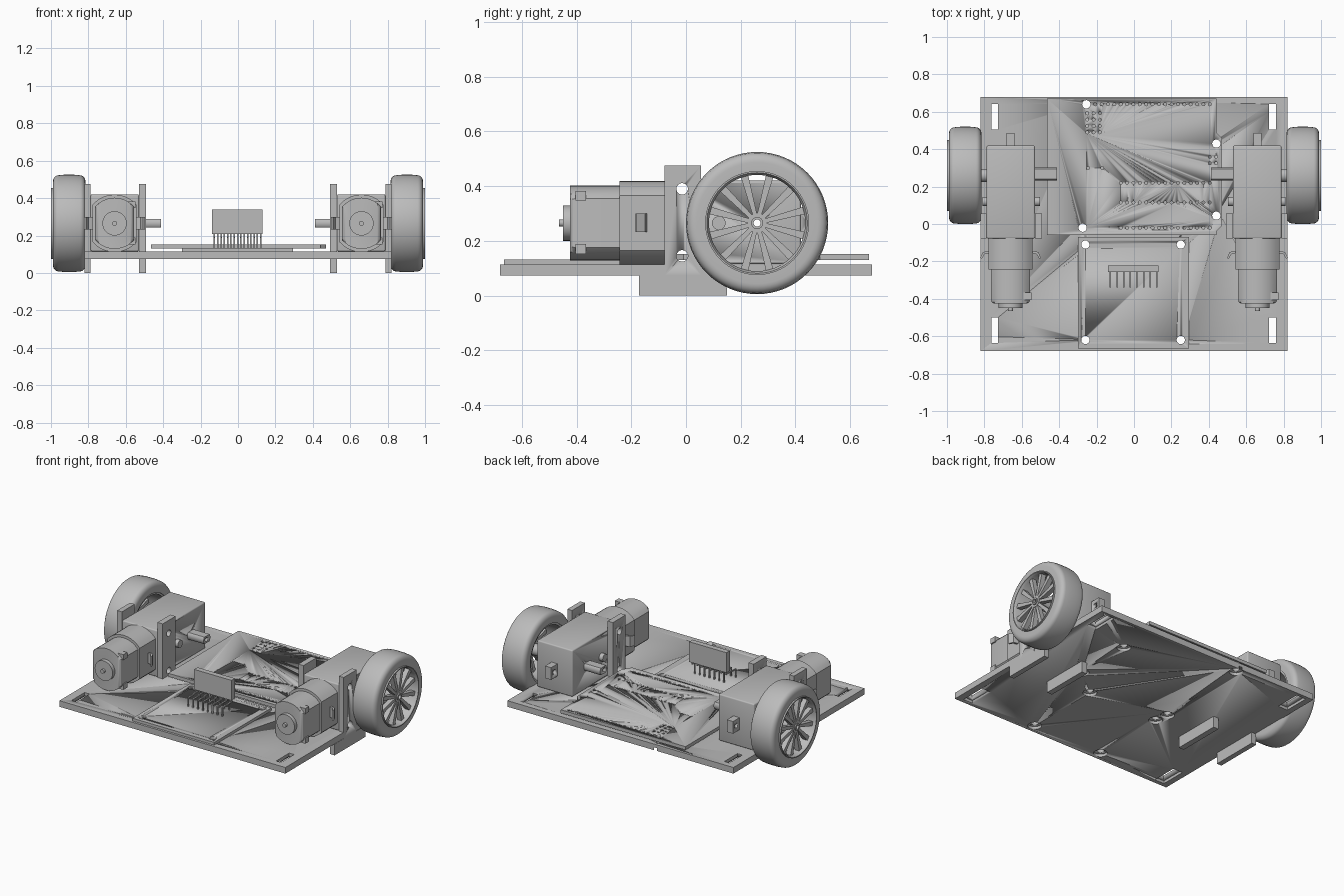
import bpy, bmesh, math
from mathutils import Matrix, Vector

if "Cube" in bpy.data.objects:
    bpy.data.objects.remove(bpy.data.objects["Cube"])

grey = bpy.data.materials.new("plain grey")
grey.use_nodes = True
grey.diffuse_color = (0.5, 0.5, 0.5, 1)
grey.node_tree.nodes["Principled BSDF"].inputs["Base Color"].default_value = (0.5, 0.5, 0.5, 1)

# maps (u, v, along) to model space for each extrusion axis
PLACE = {"x": lambda u, v, w: (w, u, v),
         "y": lambda u, v, w: (u, w, v),
         "z": lambda u, v, w: (u, v, w)}


def add_prism(bm, pts, axis, lo, hi):
    ends = [[bm.verts.new(PLACE[axis](u, v, w)) for u, v in pts] for w in (lo, hi)]
    bm.faces.new(ends[0])
    bm.faces.new(ends[1])
    for i in range(len(pts)):
        j = (i + 1) % len(pts)
        bm.faces.new((ends[0][i], ends[0][j], ends[1][j], ends[1][i]))


def finish(name, bm, smooth=True):
    bmesh.ops.recalc_face_normals(bm, faces=bm.faces)
    mesh = bpy.data.meshes.new(name)
    bm.to_mesh(mesh)
    bm.free()
    mesh.materials.append(grey)
    ob = bpy.data.objects.new(name, mesh)
    bpy.context.collection.objects.link(ob)
    if smooth:
        bpy.ops.object.select_all(action="DESELECT")
        ob.select_set(True)
        bpy.context.view_layer.objects.active = ob
        bpy.ops.object.shade_smooth_by_angle(angle=math.radians(30))
    return ob


def solid(name, prisms, bevel=0):
    """One object made from a list of (points, axis, low, high)."""
    bm = bmesh.new()
    for p in prisms:
        add_prism(bm, *p)
    if bevel:
        bmesh.ops.bevel(bm, geom=bm.edges[:], offset=bevel, segments=3,
                        profile=0.5, affect="EDGES")
    return finish(name, bm)


def rect(u0, u1, v0, v1):
    return [(u0, v0), (u1, v0), (u1, v1), (u0, v1)]


def circle(u, v, r, n=24):
    return [(u + r * math.cos(math.tau * i / n), v + r * math.sin(math.tau * i / n)) for i in range(n)]


def flat_round(u, v, r, half, n=10):
    """Circle with two flats at u +- half."""
    a = math.acos(half / r)
    arc = [a + (math.pi - 2 * a) * i / n for i in range(n + 1)]
    arc += [t + math.pi for t in arc]
    return [(u + r * math.cos(t), v + r * math.sin(t)) for t in arc]


def cut(ob, prisms):
    cutter = solid("cutter", prisms)
    cutter.hide_render = True
    mod = ob.modifiers.new("cut", "BOOLEAN")
    mod.object, mod.operation, mod.solver = cutter, "DIFFERENCE", "EXACT"
    bpy.context.view_layer.objects.active = ob
    bpy.ops.object.modifier_apply(modifier=mod.name)
    bpy.data.objects.remove(cutter)


def lathe(name, profile, y, z, steps=64):
    """Spin a closed (radius, x) profile about the x axis through y, z."""
    bm = bmesh.new()
    rings = []
    for i in range(steps):
        c, s = math.cos(math.tau * i / steps), math.sin(math.tau * i / steps)
        rings.append([bm.verts.new((x, y + r * c, z + r * s)) for r, x in profile])
    n = len(profile)
    for i in range(steps):
        a, b = rings[i], rings[(i + 1) % steps]
        for j in range(n):
            k = (j + 1) % n
            bm.faces.new((a[j], a[k], b[k], b[j]))
    return finish(name, bm)


AY, AZ = 0.26, 0.265          # axle position
TOP, BOTTOM = 0.114, 0.074    # base plate

# base plate with screw holes, counterbores and corner slots
big_holes = [(-0.255, 0.64), (0.44, 0.43), (0.44, 0.045), (-0.275, -0.02)]
small_holes = [(x, y) for x in (-0.26, 0.25) for y in (-0.11, -0.62)]
base = solid("base_plate", [(rect(-0.82, 0.82, -0.68, 0.68), "z", BOTTOM, TOP)])
slots = [(x, y) for x in (-0.745, 0.74) for y in (-0.568, 0.573)]
cut(base, [(circle(x, y, 0.022), "z", 0, 0.2) for x, y in big_holes + small_holes]
    + [(rect(x - 0.018, x + 0.018, y - 0.068, y + 0.068), "z", 0, 0.2) for x, y in slots])
cut(base, [(circle(x, y, 0.042), "z", 0, 0.092) for x, y in big_holes + small_holes]
    + [(rect(x - 0.035, x + 0.035, y - 0.085, y + 0.085), "z", 0, 0.092) for x, y in slots])

# controller board with pin holes
outline = [(-0.465, -0.06), (0.44, -0.06), (0.44, -0.04), (0.47, -0.01),
           (0.47, 0.46), (0.44, 0.49), (0.44, 0.67), (-0.465, 0.67)]
controller = solid("controller_board", [(outline, "z", 0.13, 0.152)])
cut(controller, [(circle(x, y, 0.022), "z", 0, 0.2) for x, y in big_holes])
pitch = 0.034
dots = [(0.405 - pitch * i, y) for y, n in ((0.64, 19), (0.22, 15), (0.115, 15), (-0.02, 15))
        for i in range(n)]
dots += [(-0.25 + pitch * i, 0.49 + pitch * j) for i in range(3) for j in range(4)]
dots += [(0.405 + pitch * i, 0.325 + pitch * j) for i in range(2) for j in range(2)]
dots += [(-0.245, 0.3), (-0.17, 0.3)]
cut(controller, [(circle(x, y, 0.008, 8), "z", 0, 0.2) for x, y in dots])

# motor driver board
driver = solid("driver_board", [(rect(-0.3, 0.293, -0.665, -0.07), "z", TOP, 0.132)])
cut(driver, [(circle(x, y, 0.022), "z", 0, 0.2) for x, y in small_holes])

# driver chip standing on alternating straight and bent legs
solid("driver_chip", [(rect(-0.138, 0.132, -0.257, -0.222), "z", 0.208, 0.34)])
legs = []
for i in range(15):
    x = -0.126 + 0.0177 * i
    span = (x - 0.004, x + 0.004)
    if i % 2:
        legs.append((rect(-0.244, -0.236, 0.125, 0.21), "x", *span))
    else:
        bent = [(-0.236, 0.21), (-0.244, 0.21), (-0.244, 0.196), (-0.34, 0.19),
                (-0.34, 0.125), (-0.332, 0.125), (-0.332, 0.182), (-0.236, 0.188)]
        legs.append((bent, "x", *span))
solid("chip_legs", legs)

for side, s in (("left", 1), ("right", -1)):
    cx = 0.66 * s             # motor centre line

    def span(a, b):
        return sorted((a * s, b * s))

    # T-shaped brackets on both sides of the gearbox
    screws = [(circle(-0.014, z, 0.021), "x", -1.1, 1.1) for z in (0.39, 0.145)]
    tee = [(-0.172, 0), (0.15, 0), (0.15, BOTTOM), (0.055, BOTTOM), (0.055, 0.475),
           (-0.078, 0.475), (-0.078, BOTTOM), (-0.172, BOTTOM)]
    for part, a, b in (("inner", 0.492, 0.53), ("outer", 0.788, 0.822)):
        cut(solid(f"{side}_{part}_bracket", [(tee, "x", *span(a, b))]), screws)

    # gearbox with rear tab
    bore = [(circle(AY, AZ, 0.013, 16), "x", -1.1, 1.1)]
    gearbox = solid(f"{side}_gearbox", [(rect(*span(0.53, 0.788), -0.078, 0.42), "z", 0.115, 0.42)], 0.008)
    cut(gearbox, screws + bore)
    tab = solid(f"{side}_gearbox_tab", [(rect(0.415, 0.487, 0.225, 0.305), "x", cx - 0.022, cx + 0.022)])
    cut(tab, [(circle(0.452, AZ, 0.015, 16), "x", -1, 1)])
    solid(f"{side}_locating_peg", [(circle(0.12, AZ, 0.025), "x", *span(0.503, 0.81))])

    # output shaft, flattened on the inner end
    flat = [(y, z) for z, y in flat_round(AZ, AY + 0.007, 0.035, 0.023)]
    shaft = solid(f"{side}_shaft", [(flat, "x", *span(0.412, 0.54))])
    cut(shaft, bore)
    collar = solid(f"{side}_shaft_collar", [(circle(AY, AZ, 0.035), "x", *span(0.78, 0.84))])
    cut(collar, bore)

    # motor, its housing, end boss and shaft tip
    solid(f"{side}_motor_housing", [(flat_round(cx, AZ, 0.154, 0.117), "y", -0.243, -0.07)])
    bm = bmesh.new()
    add_prism(bm, flat_round(cx, AZ, 0.137, 0.104), "y", -0.425, -0.23)
    rim = [e for e in bm.edges if all(v.co.y < -0.4 for v in e.verts)]
    bmesh.ops.bevel(bm, geom=rim, offset=0.02, segments=3, profile=0.5, affect="EDGES")
    finish(f"{side}_motor", bm)
    solid(f"{side}_motor_boss", [(circle(cx, AZ, 0.065, 32), "y", -0.45, -0.42),
                                 (circle(cx, AZ, 0.013, 16), "y", -0.465, -0.44)])

    # power terminals, on the same side of both motors
    solid(f"{side}_terminals", [(rect(-0.405, -0.365, z - 0.018, z + 0.018), "x", cx + 0.07, cx + 0.112)
                                for z in (0.365, 0.17)])

    # hooked clip ears
    hook = [(0.11, -0.142), (0.148, -0.15), (0.163, -0.182), (0.153, -0.185), (0.14, -0.162), (0.11, -0.154)]
    solid(f"{side}_clip_ears", [([(cx + d * x, y) for x, y in hook], "z", 0.232, 0.3) for d in (1, -1)])

    # tyre with rounded shoulders
    corner = [math.radians(a) for a in range(0, 91, 15)]
    inner = [(0.222 + 0.035 * math.sin(a), 0.845 - 0.03 * math.cos(a)) for a in corner]
    outer = [(0.222 + 0.035 * math.cos(a), 0.96 + 0.03 * math.sin(a)) for a in corner]
    tyre = [(0.188, 0.815)] + inner + [(0.26, 0.875), (0.26, 0.93)] + outer + [(0.188, 0.99)]
    lathe(f"{side}_tyre", [(r, x * s) for r, x in tyre], AY, AZ)

    # rim, hub and spokes
    rim_profile = [(0.176, 0.82), (0.19, 0.82), (0.19, 1.0), (0.184, 1.0), (0.176, 0.985)]
    lathe(f"{side}_rim", [(r, x * s) for r, x in rim_profile], AY, AZ)
    hub_profile = [(0.013, 0.82), (0.036, 0.82), (0.036, 0.985), (0.022, 0.985), (0.022, 0.992), (0.013, 0.992)]
    lathe(f"{side}_hub", [(r, x * s) for r, x in hub_profile], AY, AZ, 32)
    spokes = []
    for i in range(12):
        turn = Matrix.Rotation(math.tau * (i + 0.5) / 12, 2)
        blade = [(0.03, -0.008), (0.18, -0.014), (0.18, 0.014), (0.03, 0.008)]
        pts = [turn @ Vector(p) + Vector((AY, AZ)) for p in blade]
        spokes.append(([tuple(p) for p in pts], "x", *span(0.95, 0.982)))
    solid(f"{side}_spokes", spokes)
